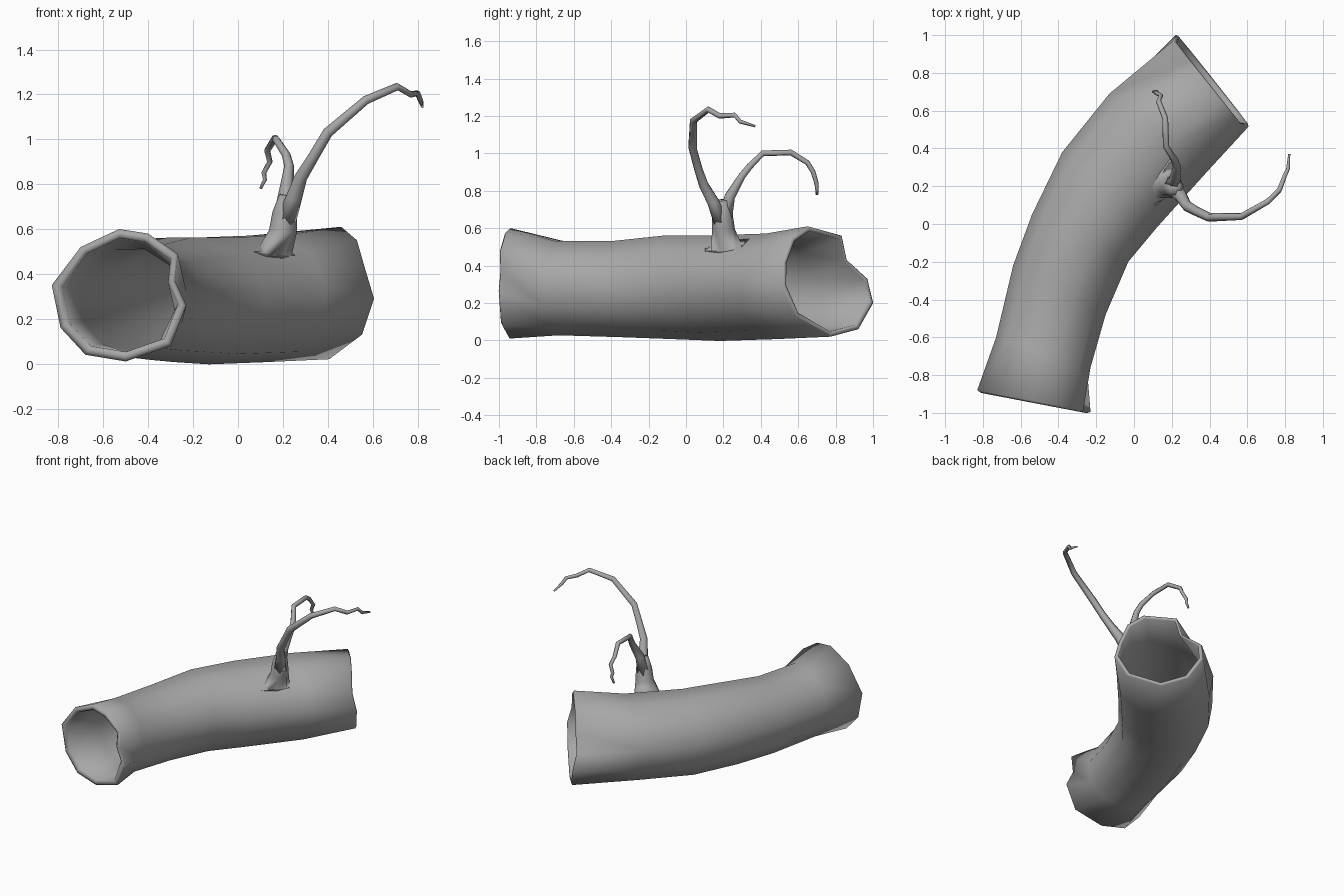
import bpy, bmesh, math
from mathutils import Vector
from mathutils.bvhtree import BVHTree

if "Cube" in bpy.data.objects:
    bpy.data.objects.remove(bpy.data.objects["Cube"])

N = 11  # sides of the log

bark = bpy.data.materials.new("bark")
bark.diffuse_color = (.39, .39, .39, 1)
bark.use_nodes = True
bark.node_tree.nodes["Principled BSDF"].inputs["Base Color"].default_value = bark.diffuse_color


def make_object(name, bm):
    bmesh.ops.remove_doubles(bm, verts=bm.verts[:], dist=1e-5)
    bmesh.ops.recalc_face_normals(bm, faces=bm.faces[:])
    for f in bm.faces:
        f.smooth = True
    me = bpy.data.meshes.new(name)
    bm.to_mesh(me)
    bm.free()
    me.materials.append(bark)
    ob = bpy.data.objects.new(name, me)
    bpy.context.collection.objects.link(ob)
    return ob


def loft(bm, rings):
    loops = [[bm.verts.new(p) for p in r] for r in rings]
    for a, b in zip(loops, loops[1:]):
        n = len(a)
        for i in range(n):
            j = (i + 1) % n
            bm.faces.new((a[i], a[j], b[j]))
            bm.faces.new((a[i], b[j], b[i]))
    return loops


# --- hollow log: left point, right point (plan view), bottom and top height
stations = [
    ((-.83, -.88), (-.23, -.995), .01, .60),
    ((-.73, -.60), (-.23, -.76), .03, .54),
    ((-.64, -.22), (-.15, -.48), .02, .54),
    ((-.54, .05), (-.03, -.20), .01, .57),
    ((-.38, .38), (.12, -.02), .0, .57),
    ((-.13, .69), (.39, .28), .01, .58),
    ((.22, 1.0), (.61, .51), .02, .61),
]
# ragged openings: (across -1..1, height)
front_cut = [(-1, .35), (-.57, .52), (0, .60), (.43, .58), (.87, .49), (.83, .37),
             (1, .26), (.77, .08), (.1, .01), (-.5, .04), (-.87, .16)]
back_cut = [(-.95, .33), (-.5, .43), (-.39, .56), (.35, .61), (.71, .55), (.9, .42),
            (.98, .29), (.7, .13), (-.06, .02), (-.67, .06), (-1, .2)]
last = len(stations) - 1
along = Vector((.78, .62, 0))

outer, inner = [], []
for k, (l, r, lo, hi) in enumerate(stations):
    l, r = Vector((*l, 0)), Vector((*r, 0))
    mid, half = (l + r) / 2, (r - l) / 2
    if k == 0:
        prof = front_cut
    elif k == last:
        prof = back_cut
    else:
        prof = []
        for i in range(N):
            a = math.radians(172) - 2 * math.pi * i / N
            prof.append((math.cos(a) * 1.01,
                         (lo + hi) / 2 + math.sin(a) * (hi - lo) / 2 * 1.01))
    ring = []
    for u, z in prof:
        p = mid + half * u + Vector((0, 0, z))
        if k == last:   # lower lip reaches further out than the upper
            p += along * (.12 * min(0, .33 - abs(z - .33) - .3) if z < .3 else -.03)
            p += along * (.04 * max(0, (.3 - z) / .3))
        ring.append(p)
    c = sum(ring, Vector()) / N
    wall = .86 if k == 0 else .91
    outer.append(ring)
    inner.append([c + (p - c) * wall for p in ring])


# rounded rim: a mid ring pushed slightly outward at each end
def rim(o, i, d):
    return [o, [(a + b) / 2 + d for a, b in zip(o, i)], i]


bm = bmesh.new()
loft(bm, outer)
skin = BVHTree.FromBMesh(bm)
loft(bm, inner)
loft(bm, rim(outer[-1], inner[-1], along * .008))
loft(bm, rim(outer[0], inner[0], Vector((-.002, -.01, 0))))
make_object("hollow_log", bm)


# --- branches: tubes along points (x, y, z, radius)
def tube_rings(pts, sides):
    ps = [Vector(p[:3]) for p in pts]
    rings, prev = [], None
    for i, p in enumerate(ps):
        t = (ps[min(i + 1, len(ps) - 1)] - ps[max(i - 1, 0)]).normalized()
        if prev is None:
            axis = Vector((1, 0, 0))
            axis = (axis - t * axis.dot(t)).normalized()
        else:
            axis = prev.rotation_difference(t) @ axis
        prev = t
        side = t.cross(axis)
        rings.append([p + (axis * math.cos(a) + side * math.sin(a)) * pts[i][3]
                      for a in (2 * math.pi * s / sides for s in range(sides))])
    return rings


def tube(name, rings):
    bm = bmesh.new()
    loops = loft(bm, rings)
    bm.faces.new(loops[0])
    bm.faces.new(loops[-1])
    return make_object(name, bm)


# root flare: rings laid on the log skin, raised by the given amount
def skin_ring(x, y, radius, lift, sides):
    ring = []
    for s in range(sides):
        a = 2 * math.pi * s / sides
        r = radius * (1 if math.cos(a) < .3 else .85)
        q = Vector((x + r * math.cos(a), y + r * math.sin(a), .52))
        loc, nor, _, _ = skin.find_nearest(q)
        c = Vector((x, y, .3))
        if nor.dot(loc - Vector((x - .2, y + .15, .28))) < 0:
            nor = -nor
        ring.append(loc + nor * lift)
    return ring


stump = tube_rings([(.2, .2, .59, .062), (.208, .195, .67, .055), (.22, .19, .75, .036)], 8)
tube("branch_stump", [skin_ring(.18, .2, .15, -.006, 8),
                      skin_ring(.19, .2, .095, .022, 8)] + stump)
tube("long_branch", tube_rings(
    [(.215, .185, .64, .045), (.25, .145, .74, .036), (.28, .095, .83, .029),
     (.335, .065, .92, .025), (.4, .035, 1.03, .024), (.57, .04, 1.175, .02),
     (.71, .12, 1.235, .017), (.77, .18, 1.20, .015), (.80, .26, 1.205, .013),
     (.815, .29, 1.17, .011), (.822, .37, 1.145, .006)], 6))
tube("short_branch", tube_rings(
    [(.2, .205, .64, .046), (.215, .235, .77, .032), (.228, .30, .88, .022),
     (.215, .34, .93, .02), (.17, .41, 1.0, .017), (.165, .56, 1.005, .016),
     (.13, .65, .95, .014), (.142, .68, .90, .013), (.115, .695, .85, .012),
     (.12, .70, .82, .01), (.1, .7, .78, .007)], 6))
